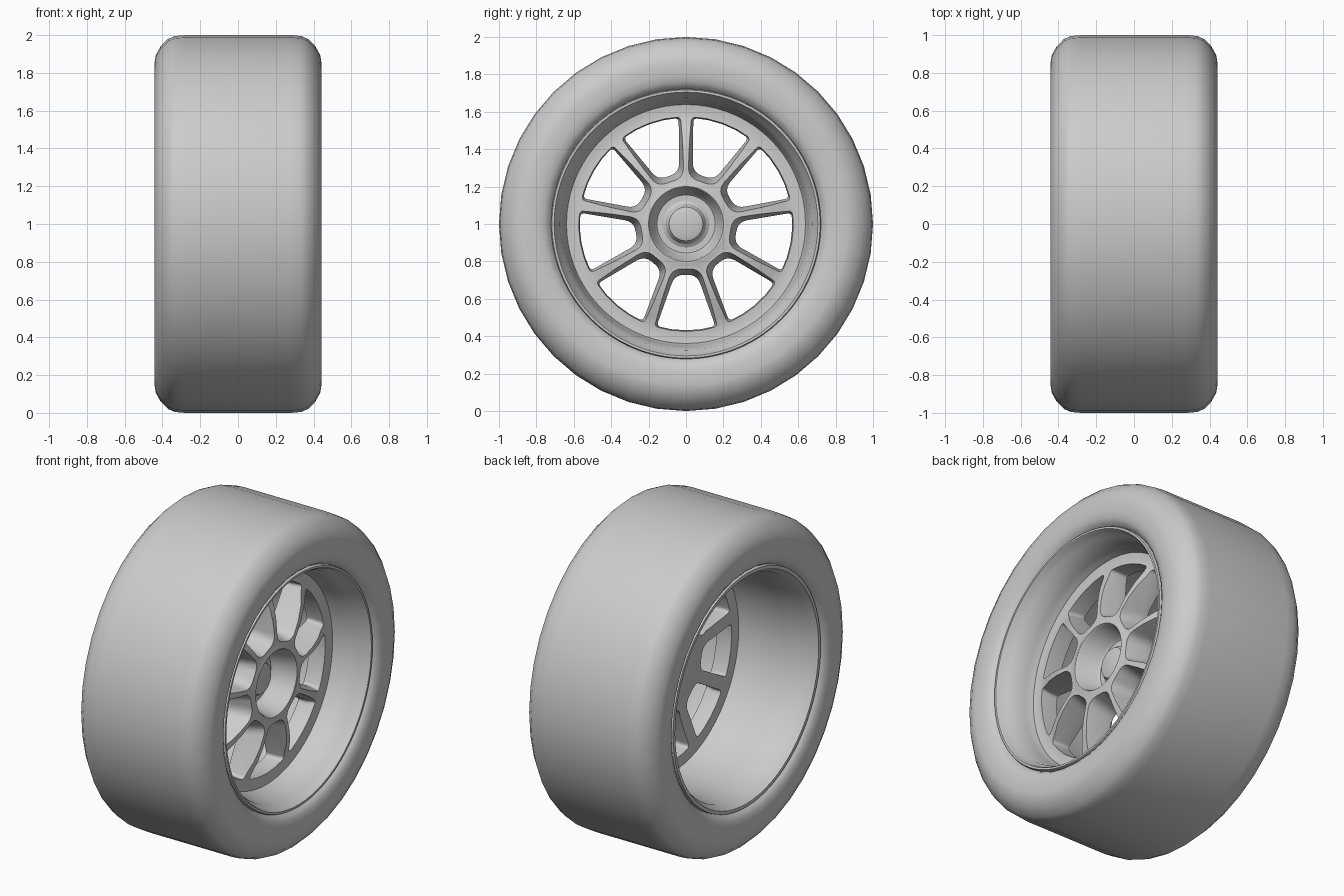
import bpy, bmesh, math
from mathutils import Vector

if "Cube" in bpy.data.objects:
    bpy.data.objects.remove(bpy.data.objects["Cube"])


def finish(bm, name, angle=35):
    bmesh.ops.recalc_face_normals(bm, faces=bm.faces)
    me = bpy.data.meshes.new(name)
    bm.to_mesh(me)
    bm.free()
    ob = bpy.data.objects.new(name, me)
    bpy.context.collection.objects.link(ob)
    smooth(ob, angle)
    return ob


def smooth(ob, angle=35):
    bpy.ops.object.select_all(action='DESELECT')
    ob.select_set(True)
    bpy.context.view_layer.objects.active = ob
    bpy.ops.object.shade_smooth_by_angle(angle=math.radians(angle))


def lathe(name, profile, segs):
    """Spin a closed (x, radius) profile about the wheel axle at z = 1."""
    bm = bmesh.new()
    rings = []
    for x, r in profile:
        if r < 1e-6:
            rings.append([bm.verts.new((x, 0, 1))] * segs)
        else:
            rings.append([bm.verts.new((x, r * math.cos(a), 1 + r * math.sin(a)))
                          for a in (2 * math.pi * i / segs for i in range(segs))])
    for a, b in zip(rings, rings[1:] + rings[:1]):
        for i in range(segs):
            j = (i + 1) % segs
            vs = list(dict.fromkeys((a[i], a[j], b[j], b[i])))
            if len(vs) > 2:
                bm.faces.new(vs)
    return finish(bm, name)


# Tyre: half profile mirrored across the width
half = [(0.28, 1.0), (0.335, 0.995), (0.37, 0.98), (0.41, 0.94), (0.435, 0.895),
        (0.441, 0.86), (0.44, 0.80), (0.432, 0.76), (0.415, 0.735), (0.39, 0.72), (0.36, 0.695)]
lathe("tyre", half + [(-x, r) for x, r in reversed(half)], 40)

# Rim barrel with stepped outer lip
lathe("rim_barrel", [
    (0.405, 0.722), (0.415, 0.717), (0.415, 0.705), (0.405, 0.698), (0.37, 0.69),
    (0.355, 0.675), (0.25, 0.652), (0.21, 0.645), (0.19, 0.635), (0.10, 0.635),
    (0.06, 0.65), (-0.20, 0.66), (-0.37, 0.672), (-0.40, 0.692), (-0.415, 0.698),
    (-0.415, 0.718), (-0.38, 0.722), (-0.36, 0.70), (0.36, 0.70), (0.38, 0.722)], 72)

# Wheel face: arched disc with a cupped hub
face = lathe("spoke_face", [
    (0.115, 0), (0.115, 0.155), (0.13, 0.168), (0.25, 0.192), (0.262, 0.200), (0.262, 0.212),
    (0.256, 0.225), (0.258, 0.30), (0.25, 0.38), (0.232, 0.46), (0.205, 0.53),
    (0.192, 0.575), (0.195, 0.62), (0.20, 0.66), (0.09, 0.66), (0.085, 0.60),
    (0.09, 0.50), (0.10, 0.35), (0.07, 0.20), (0.06, 0.17), (0.06, 0)], 72)


def window_outline(off):
    """Rounded wedge outline as (radial, tangential) points, grown by off."""
    ri, hi = 0.272 - off * 1.2, 0.060 + off * 0.5
    ro, ho = 0.568 + off * 0.5, 0.157 + off
    arc = [(math.sqrt(ro * ro - t * t), t) for t in (ho * 0.5, 0, -ho * 0.5)]
    rc = math.sqrt(ro * ro - ho * ho)
    corners = ([((ri, -hi), 0.05), ((ri, hi), 0.05), ((rc, ho), 0.025)]
               + [(p, 0) for p in arc] + [((rc, -ho), 0.025)])
    pts = []
    for i, (p, rad) in enumerate(corners):
        p = Vector(p)
        if not rad:
            pts.append(p)
            continue
        a = p + (Vector(corners[i - 1][0]) - p).normalized() * rad
        b = p + (Vector(corners[(i + 1) % len(corners)][0]) - p).normalized() * rad
        for k in range(6):
            t = k / 5
            pts.append(a * (1 - t) ** 2 + p * 2 * t * (1 - t) + b * t * t)
    return pts


# Nine flared window cutters, subtracted to leave nine spokes
bm = bmesh.new()
for n in range(9):
    ang = math.radians(70 + 40 * n)
    c, s = math.cos(ang), math.sin(ang)
    loops = [[bm.verts.new((x, p.x * c - p.y * s, 1 + p.x * s + p.y * c))
              for p in window_outline(off)]
             for x, off in ((0.0, 0.0), (0.14, 0.0), (0.29, 0.034))]
    for a, b in zip(loops, loops[1:]):
        for i in range(len(a)):
            j = (i + 1) % len(a)
            bm.faces.new((a[i], a[j], b[j], b[i]))
    bm.faces.new(loops[0])
    bm.faces.new(loops[-1])
cutter = finish(bm, "window_cutter")
mod = face.modifiers.new("windows", 'BOOLEAN')
mod.operation, mod.solver, mod.object = 'DIFFERENCE', 'EXACT', cutter
bpy.context.view_layer.objects.active = face
bpy.ops.object.modifier_apply(modifier=mod.name)
bpy.data.objects.remove(cutter)
smooth(face, 30)

# Centre cap
lathe("centre_cap", [(0.172, 0), (0.17, 0.07), (0.163, 0.09), (0.148, 0.10), (0.13, 0.107),
                     (0.118, 0.125), (0.10, 0.125), (0.10, 0)], 48)
